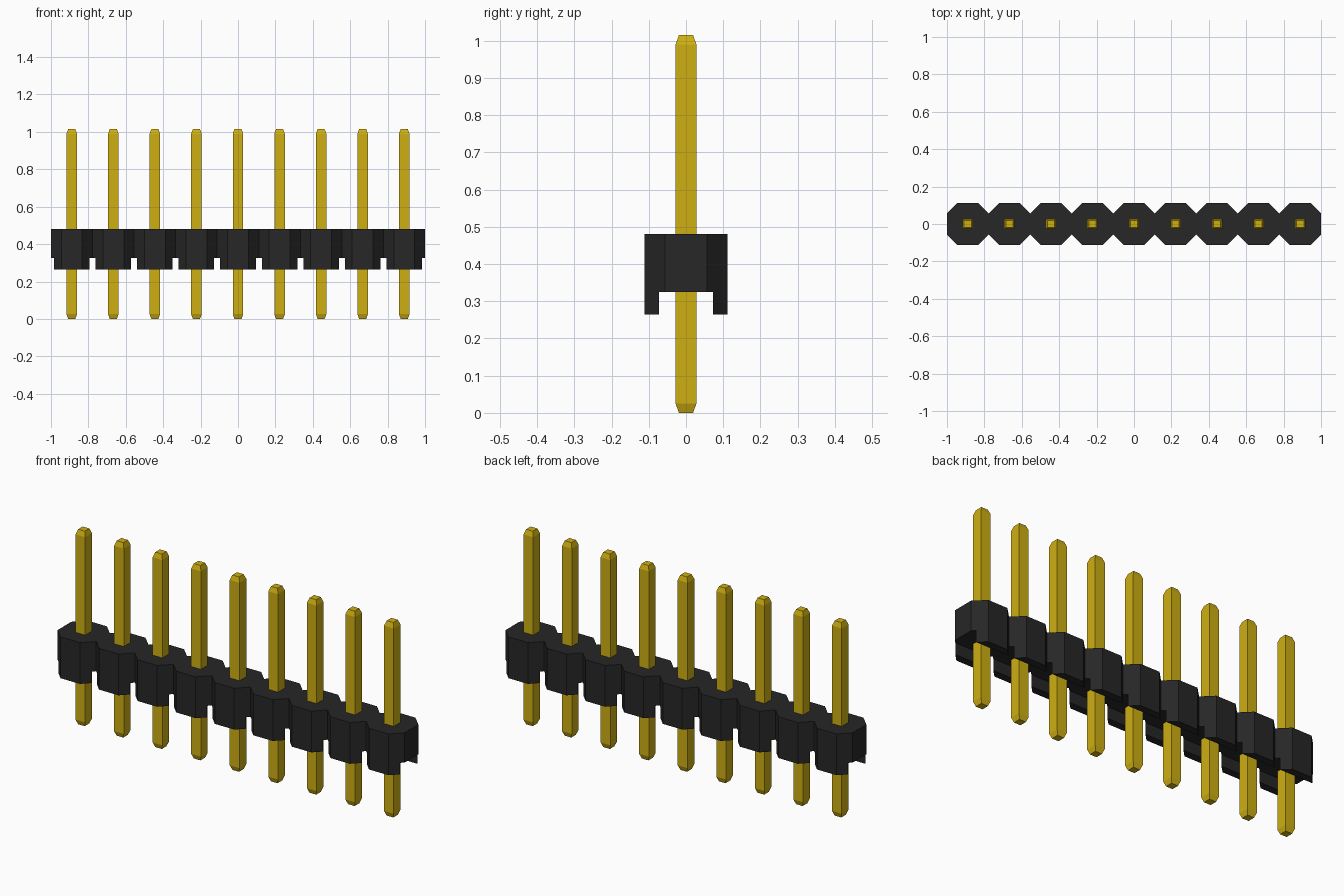
import bpy
import bmesh

PINS = 9
PITCH = 2 / PINS
HALF = PITCH / 2        # half width of one housing cell
FLAT = 0.056            # half length of each octagon's straight side
BASE, ROOF, GROOVE_TOP, GROOVE_HALF = 0.265, 0.48, 0.325, 0.072

cube = bpy.data.objects.get("Cube")
if cube:
    bpy.data.objects.remove(cube, do_unlink=True)


def make_material(name, color):
    mat = bpy.data.materials.new(name)
    mat.use_nodes = True
    mat.diffuse_color = color
    mat.node_tree.nodes["Principled BSDF"].inputs["Base Color"].default_value = color
    return mat


def mesh_from(bm, name, mat):
    bmesh.ops.recalc_face_normals(bm, faces=bm.faces)
    mesh = bpy.data.meshes.new(name)
    bm.to_mesh(mesh)
    bm.free()
    mesh.materials.append(mat)
    return mesh


def add_object(name, mesh, location=(0, 0, 0)):
    obj = bpy.data.objects.new(name, mesh)
    obj.location = location
    bpy.context.collection.objects.link(obj)
    return obj


gold = make_material("gold metal", (0.62, 0.43, 0.006, 1))
black = make_material("black plastic", (0.02, 0.02, 0.02, 1))
centres = [(i - (PINS - 1) / 2) * PITCH for i in range(PINS)]

# Housing: a chain of octagons sharing their short sides, extruded upward
front = [(-1, -FLAT)]
for x in centres:
    front += [(x - FLAT, -HALF), (x + FLAT, -HALF), (x + HALF, -FLAT)]
outline = front + [(-x, -y) for x, y in front]
bm = bmesh.new()
floor = bm.faces.new([bm.verts.new((x, y, BASE)) for x, y in outline])
walls = bmesh.ops.extrude_face_region(bm, geom=[floor])
top = [v for v in walls["geom"] if isinstance(v, bmesh.types.BMVert)]
bmesh.ops.translate(bm, verts=top, vec=(0, 0, ROOF - BASE))
housing = add_object("housing", mesh_from(bm, "housing", black))

# Groove along the underside, leaving two rows of feet
bm = bmesh.new()
bmesh.ops.create_cube(bm, size=2)
bmesh.ops.scale(bm, verts=bm.verts, vec=(1.2, GROOVE_HALF, GROOVE_TOP / 2))
groove = add_object("groove_cutter", mesh_from(bm, "groove_cutter", black),
                    (0, 0, GROOVE_TOP / 2))
groove.hide_render = True
groove.hide_viewport = True
cut = housing.modifiers.new("groove", "BOOLEAN")
cut.operation = "DIFFERENCE"
cut.solver = "EXACT"
cut.object = groove

# Pins: square rods with tapered tips, sharing one mesh
bm = bmesh.new()
rings = []
for z, h in [(0, 0.019), (0.025, 0.028), (0.99, 0.028), (1.015, 0.019)]:
    corners = [(-h, -h), (h, -h), (h, h), (-h, h)]
    rings.append([bm.verts.new((x, y, z)) for x, y in corners])
for low, high in zip(rings, rings[1:]):
    for i in range(4):
        j = (i + 1) % 4
        bm.faces.new((low[i], low[j], high[j], high[i]))
bm.faces.new(rings[0])
bm.faces.new(rings[-1])
pin_mesh = mesh_from(bm, "pin", gold)
for i, x in enumerate(centres):
    add_object(f"pin_{i + 1}", pin_mesh, (x, 0, 0))
